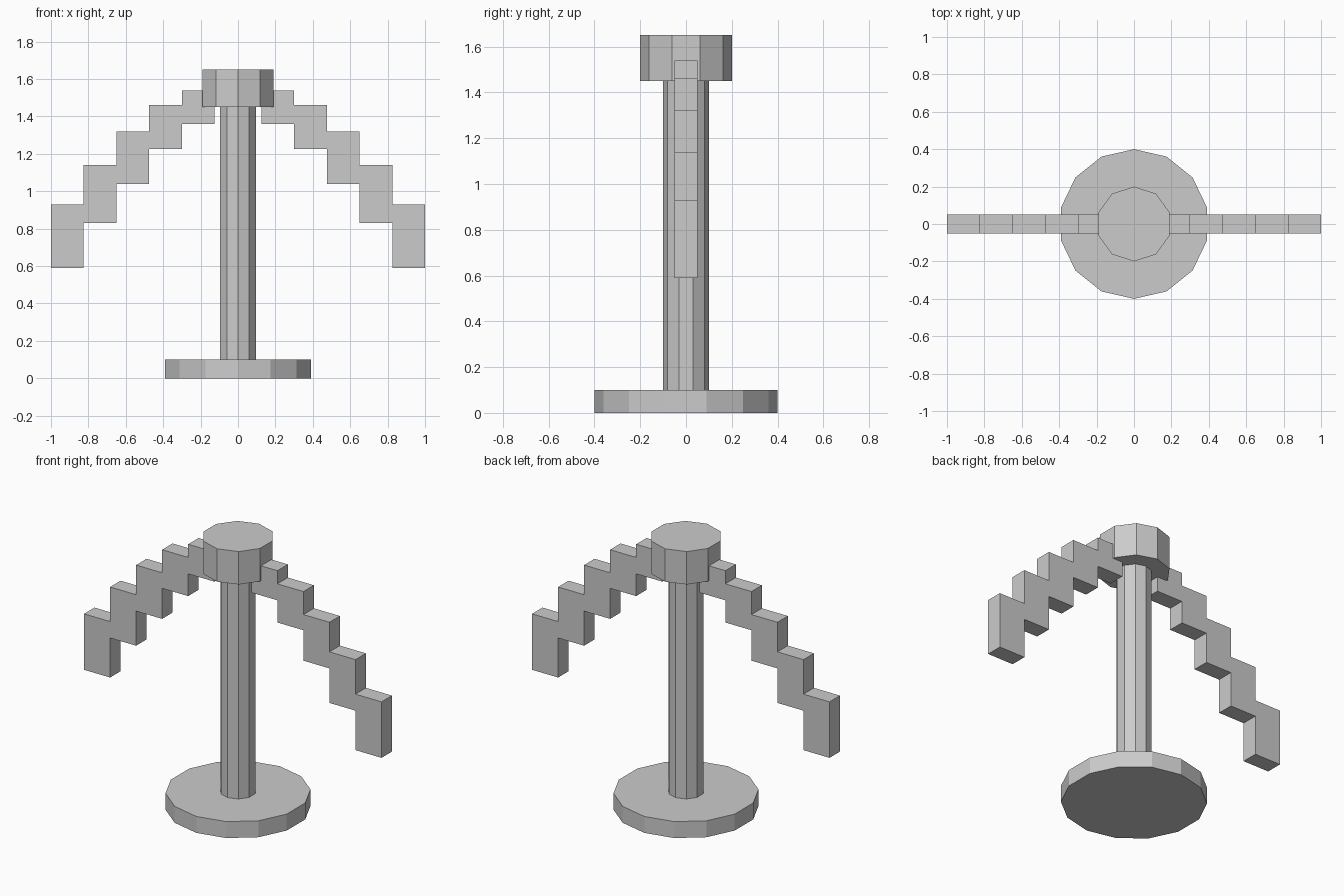
import bpy
import bmesh
from math import pi, sin, cos

default = bpy.data.objects.get("Cube")
if default:
    bpy.data.objects.remove(default, do_unlink=True)

GREY = (0.6, 0.6, 0.6, 1.0)
grey = bpy.data.materials.new("light_grey")
grey.use_nodes = True
grey.diffuse_color = GREY
grey.node_tree.nodes["Principled BSDF"].inputs["Base Color"].default_value = GREY


def extrude_outline(name, points, offset):
    """Make a flat-shaded solid by sweeping an outline along an offset."""
    bm = bmesh.new()
    face = bm.faces.new([bm.verts.new(p) for p in points])
    swept = bmesh.ops.extrude_face_region(bm, geom=[face], use_keep_orig=True)
    moved = [v for v in swept["geom"] if isinstance(v, bmesh.types.BMVert)]
    bmesh.ops.translate(bm, verts=moved, vec=offset)
    bmesh.ops.recalc_face_normals(bm, faces=bm.faces)
    mesh = bpy.data.meshes.new(name)
    bm.to_mesh(mesh)
    bm.free()
    mesh.materials.append(grey)
    obj = bpy.data.objects.new(name, mesh)
    bpy.context.collection.objects.link(obj)
    return obj


def prism(name, sides, radius, bottom, top):
    """Upright prism with one corner pointing along +y."""
    angles = [2 * pi * i / sides for i in range(sides)]
    ring = [(radius * sin(a), radius * cos(a), bottom) for a in angles]
    return extrude_outline(name, ring, (0, 0, top - bottom))


# Stand: round foot, pole and hub
prism("base", 14, 0.4, 0, 0.1)
prism("pole", 10, 0.1, 0.1, 1.45)
prism("hub", 10, 0.2, 1.45, 1.65)

# Stepped arms: (bottom, top) of each equal-width step, from hub to tip
steps = [(1.36, 1.54), (1.225, 1.46), (1.04, 1.32), (0.83, 1.14), (0.59, 0.93)]
inner, width, half_depth = 0.125, 0.175, 0.05

for name, side in (("left_arm", 1), ("right_arm", -1)):
    upper, lower = [], []
    for i, (low, high) in enumerate(steps):
        for x in (inner + i * width, inner + (i + 1) * width):
            upper.append((side * x, -half_depth, high))
            lower.append((side * x, -half_depth, low))
    extrude_outline(name, upper + lower[::-1], (0, 2 * half_depth, 0))
